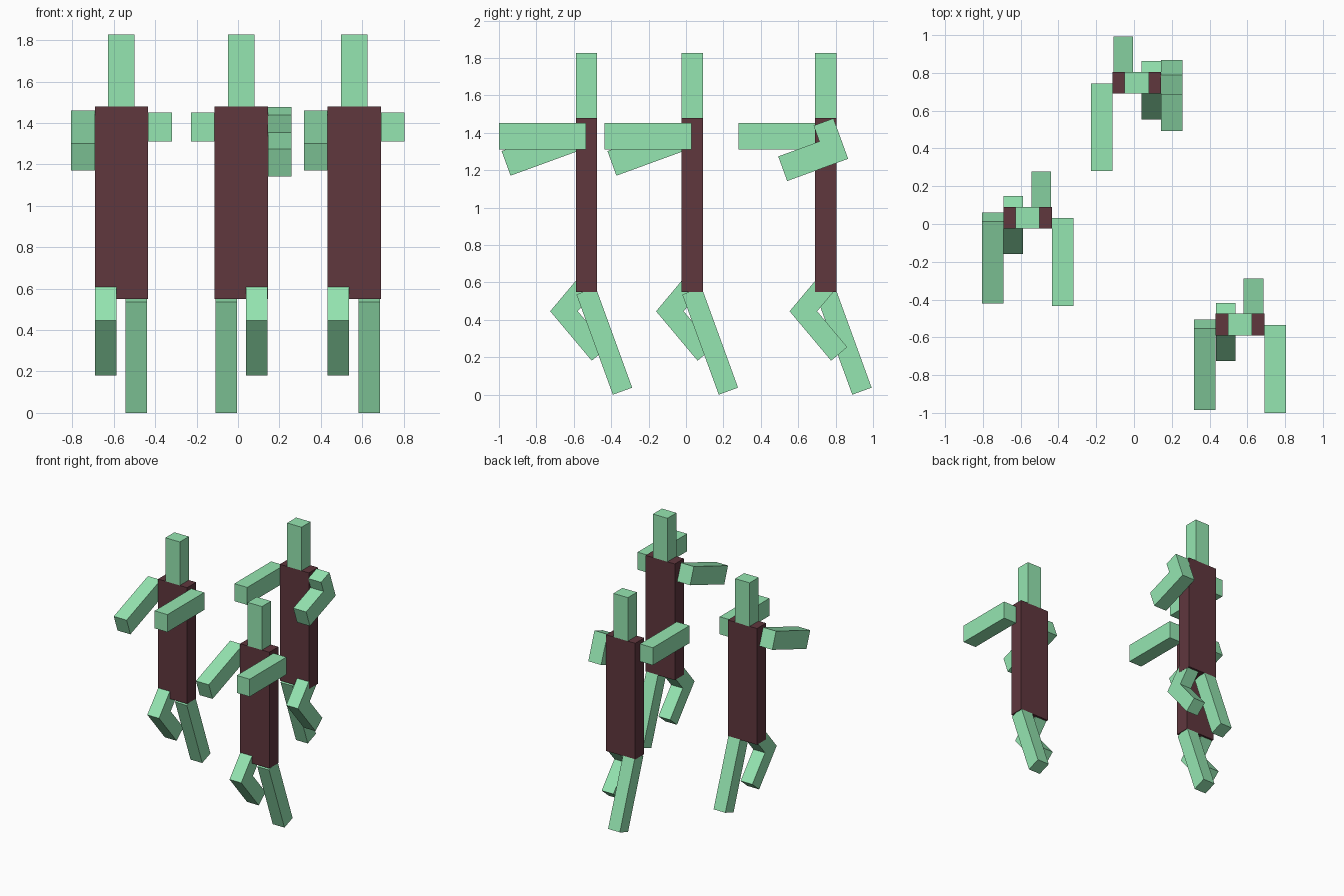
import bpy
from math import radians, sin, cos

if "Cube" in bpy.data.objects:
    bpy.data.objects.remove(bpy.data.objects["Cube"])


def material(name, color):
    m = bpy.data.materials.new(name)
    m.diffuse_color = color
    m.use_nodes = True
    m.node_tree.nodes["Principled BSDF"].inputs["Base Color"].default_value = m.diffuse_color
    return m


GREEN = material("green", (0.30, 0.79, 0.44, 1))
MAROON = material("maroon", (0.115, 0.038, 0.048, 1))


def box(name, center, size, mat=GREEN, tilt=0):
    """Box with a size in x, y, z, tilted about the x axis in degrees."""
    bpy.ops.mesh.primitive_cube_add(size=1, location=center, rotation=(radians(tilt), 0, 0))
    o = bpy.context.object
    o.name = name
    o.scale = size
    o.data.materials.append(mat)


def bar(name, x, width, corner, angle, length, thick, side, origin):
    """Limb segment: one edge runs from corner at an angle in the y-z plane,
    thickness goes to the given side (+1 left of the direction, -1 right)."""
    a = radians(angle)
    d, n = (cos(a), sin(a)), (-sin(a) * side, cos(a) * side)
    y = corner[0] + d[0] * length / 2 + n[0] * thick / 2
    z = corner[1] + d[1] * length / 2 + n[1] * thick / 2
    box(name, (origin[0] + x, origin[1] + y, z), (width, length, thick), tilt=angle)


def figure(tag, cx, cy, s, folded_arm):
    """Running figure; s = 1 lifts the -x leg, s = -1 is its mirror image."""
    o = (cx, cy)
    box(f"torso_{tag}", (cx, cy, 1.015), (0.258, 0.114, 0.93), MAROON)
    box(f"head_{tag}", (cx, cy, 1.653), (0.128, 0.114, 0.35))

    # straight leg trailing behind
    bar(f"straight_leg_{tag}", s * 0.072, 0.104, (0.141, 0.0), 110, 0.57, 0.11, -1, o)
    # bent leg: both segments share the knee corner
    knee = (-0.194, 0.446)
    bar(f"thigh_{tag}", -s * 0.076, 0.104, knee, 50, 0.25, 0.113, -1, o)
    bar(f"shin_{tag}", -s * 0.076, 0.104, knee, -50, 0.345, 0.113, 1, o)

    # horizontal arm
    box(f"straight_arm_{tag}", (cx + s * 0.186, cy - 0.236, 1.382), (0.114, 0.465, 0.14))
    if folded_arm:
        # folded arm with a right-angled elbow
        elbow = (0.119, 1.261)
        bar(f"upper_arm_{tag}", -s * 0.186, 0.114, elbow, 110, 0.23, 0.113, 1, o)
        bar(f"forearm_{tag}", -s * 0.186, 0.114, elbow, 200, 0.347, 0.14, -1, o)
    else:
        # lowered arm
        bar(f"lowered_arm_{tag}", -s * 0.186, 0.114, (-0.406, 1.171), 20, 0.46, 0.14, 1, o)


figure("left", -0.563, 0.034, 1, False)
figure("right", 0.561, -0.532, 1, False)
figure("back", 0.015, 0.748, -1, True)
